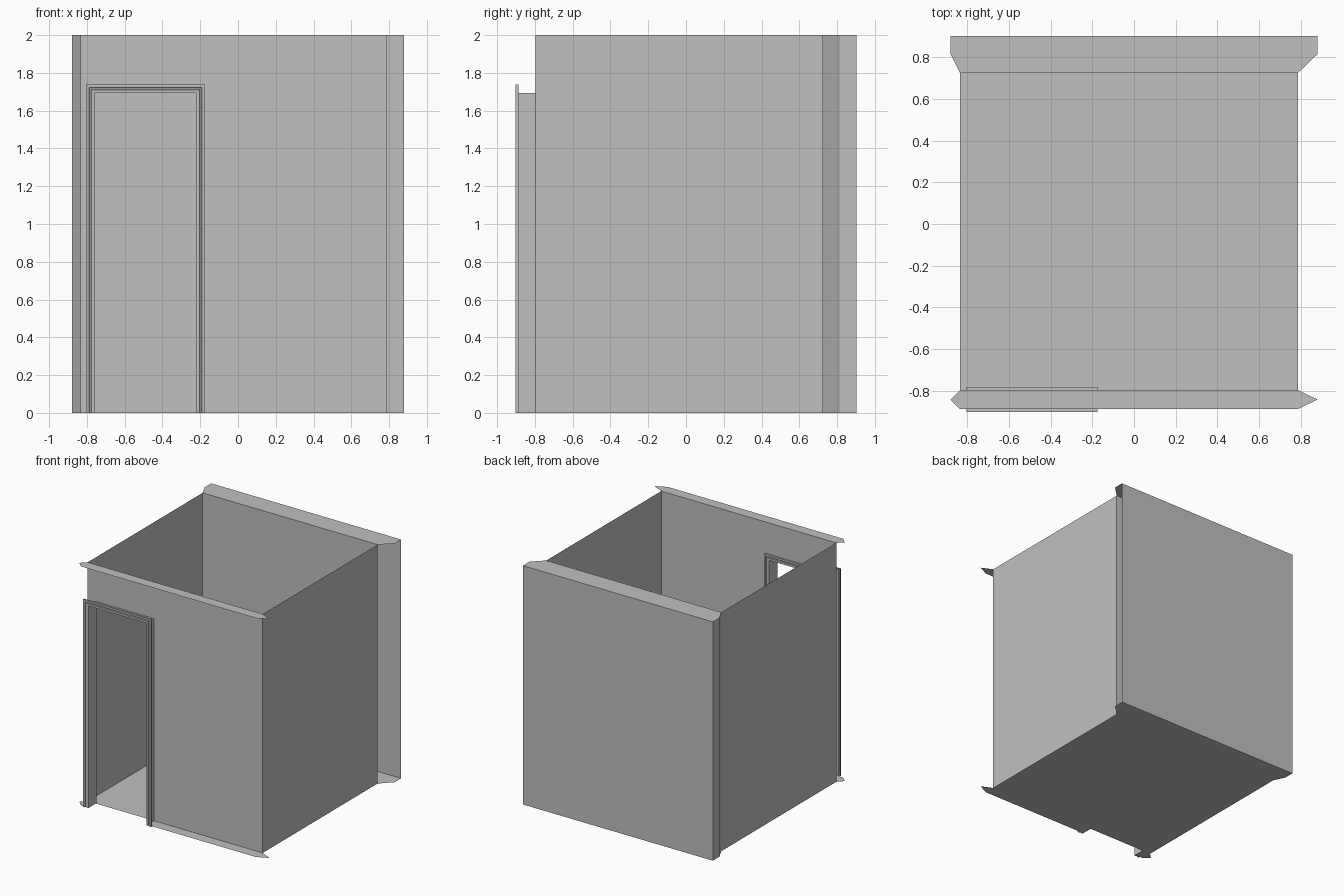
import bpy
import bmesh

cube = bpy.data.objects.get("Cube")
if cube:
    bpy.data.objects.remove(cube, do_unlink=True)

grey = bpy.data.materials.new("plain_grey")
grey.use_nodes = True
GREY = (0.53, 0.53, 0.53, 1)
grey.diffuse_color = GREY
grey.node_tree.nodes["Principled BSDF"].inputs["Base Color"].default_value = GREY

# Main dimensions
H = 2.0
X0, X1 = -0.835, 0.787        # side walls
TIP = 0.88                    # ends of front and back ledges
Y0, Y1 = -0.797, 0.725        # inner wall planes
OUT, BACK = -0.887, 0.902     # outer wall planes
MID, BEND = (Y0 + OUT) / 2, 0.815
D0, D1, DH = -0.759, -0.22, 1.693   # doorway


def build(name, polygons):
    """Make one object from a list of flat polygons."""
    bm = bmesh.new()
    for poly in polygons:
        bm.faces.new([bm.verts.new(p) for p in poly])
    bmesh.ops.remove_doubles(bm, verts=bm.verts, dist=0.0001)
    mesh = bpy.data.meshes.new(name)
    bm.to_mesh(mesh)
    bm.free()
    mesh.materials.append(grey)
    obj = bpy.data.objects.new(name, mesh)
    bpy.context.collection.objects.link(obj)
    return obj


def upright(a, b, z0=0, z1=H):
    """Vertical panel standing on the plan line a-b."""
    return [(*a, z0), (*b, z0), (*b, z1), (*a, z1)]


def level(outline, z):
    return [(x, y, z) for x, y in outline]


# Walls
build("side_wall_left", [upright((X1, Y0), (X1, Y1))])
build("side_wall_right", [upright((X0, Y1), (X0, Y0))])
build("back_wall_inner", [upright((X0, Y1), (X1, Y1))])
build("back_wall_outer", [upright((TIP, BACK), (-TIP, BACK))])
build("back_wall_end", [upright((-TIP, BACK), (-TIP, BEND)),
                        upright((-TIP, BEND), (X0, Y1))])
build("front_wall", [upright((X0, Y0), (D0, Y0)),
                     upright((D0, Y0), (D1, Y0), DH, H),
                     upright((D1, Y0), (X1, Y0))])

# Floor and the ledges at floor and wall-top height
build("floor", [level([(X0, Y0), (X1, Y0), (X1, Y1), (X0, Y1)], 0)])
back_plan = [(X0, Y1), (X1, Y1), (TIP, BEND), (TIP, BACK), (-TIP, BACK), (-TIP, BEND)]
right_end = [(X0, Y0), (-TIP, MID), (X0, OUT)]
left_end = [(X1, OUT), (TIP, MID), (X1, Y0)]
build("back_ledge_bottom", [level(back_plan, 0)])
build("back_ledge_top", [level(back_plan, H)])
build("front_ledge_top", [level(right_end + left_end, H)])
build("front_ledge_bottom", [level(right_end + [(D0, OUT), (D0, Y0)], 0),
                             level([(D1, Y0), (D1, OUT)] + left_end, 0)])

# Doorway lining
build("door_lining", [upright((D0, OUT), (D0, Y0), 0, DH),
                      upright((D1, Y0), (D1, OUT), 0, DH),
                      level([(D0, OUT), (D0, Y0), (D1, Y0), (D1, OUT)], DH)])

# Grooved casing swept around the doorway: (distance from opening, projection)
PROFILE = [(0, 0), (0, 0.010), (0.016, 0.010), (0.018, 0.006),
           (0.027, 0.006), (0.029, 0.015), (0.045, 0.015), (0.045, 0)]


def casing(name, wall_y, direction):
    def ring(u, v):
        y = wall_y + direction * v
        return [(D0 - u, y, 0), (D0 - u, y, DH + u), (D1 + u, y, DH + u), (D1 + u, y, 0)]

    rings = [ring(u, v) for u, v in PROFILE]
    faces = []
    for a, b in zip(rings, rings[1:]):
        for i in range(3):
            quad = [a[i], a[i + 1], b[i + 1], b[i]]
            faces.append(quad if direction < 0 else quad[::-1])
    # feet of the casing
    faces += [[r[0] for r in rings], [r[3] for r in rings]]
    build(name, faces)


casing("door_casing_outside", OUT, -1)
casing("door_casing_inside", Y0, 1)
